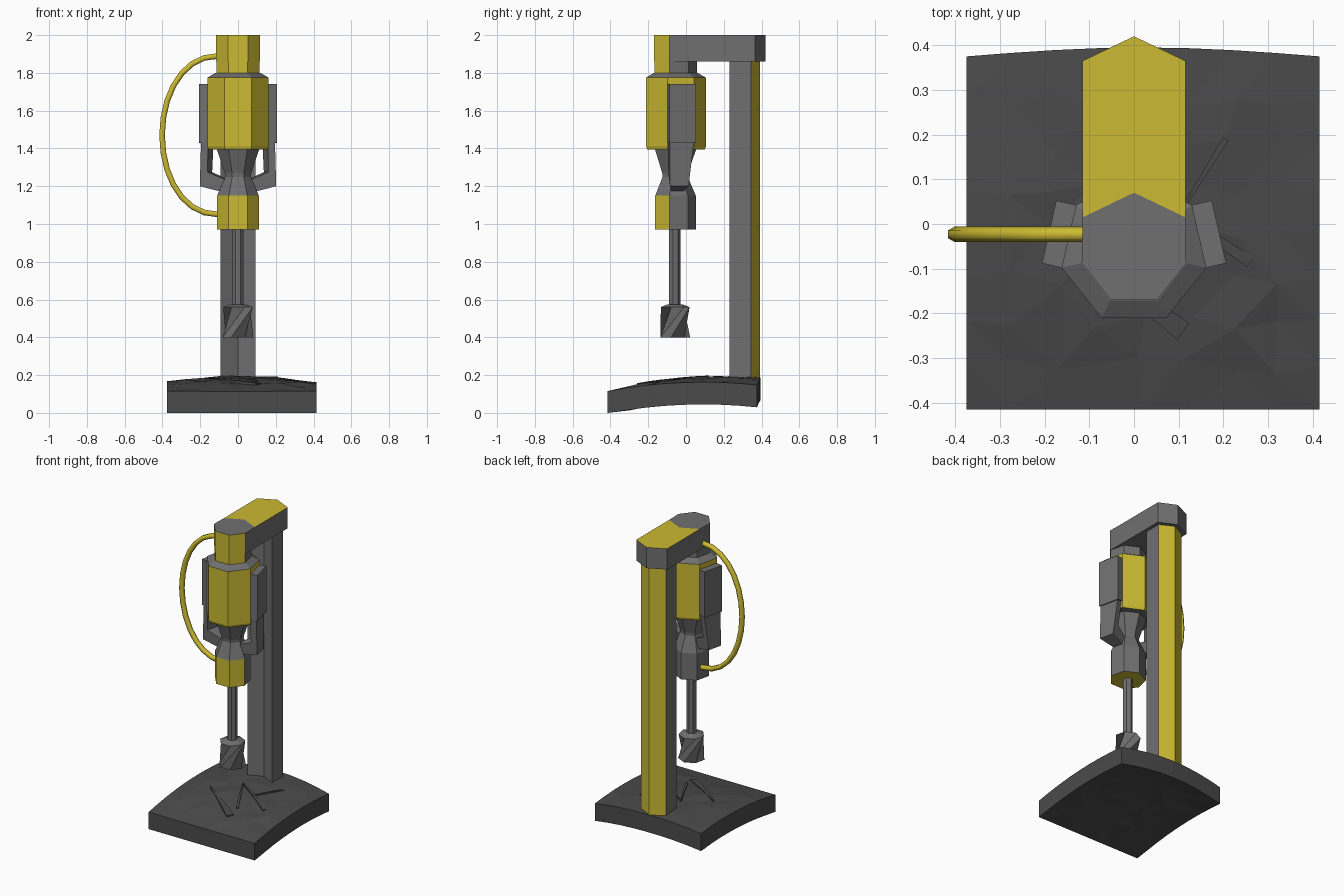
import bpy, bmesh, math, random
from mathutils import Vector, Matrix

random.seed(4)
if "Cube" in bpy.data.objects:
    bpy.data.objects.remove(bpy.data.objects["Cube"])


def material(name, rgb):
    m = bpy.data.materials.new(name)
    m.use_nodes = True
    m.diffuse_color = (*rgb, 1)
    m.node_tree.nodes["Principled BSDF"].inputs["Base Color"].default_value = (*rgb, 1)
    return m


GREY = material("machine grey", (0.16, 0.16, 0.16))
YELLOW = material("safety yellow", (0.6, 0.49, 0.032))
ROCK = material("dark rock", (0.07, 0.07, 0.07))

SIDES = 7
AXIS_Y = -0.061          # drill axis
STEP = math.tau / SIDES


def finish(name, bm, mats, rule=None):
    """Turn a bmesh into an object; rule(normal, centre) picks the slot."""
    bmesh.ops.recalc_face_normals(bm, faces=bm.faces[:])
    bm.normal_update()
    for f in bm.faces:
        f.material_index = rule(f.normal, f.calc_center_median()) if rule else 0
    me = bpy.data.meshes.new(name)
    bm.to_mesh(me)
    bm.free()
    ob = bpy.data.objects.new(name, me)
    for m in mats:
        me.materials.append(m)
    bpy.context.collection.objects.link(ob)
    return ob


def loft(name, rings, mats, rule=None, shift=0):
    """Skin a list of equal-length rings, capped at both ends."""
    bm = bmesh.new()
    rows = [[bm.verts.new(p) for p in ring] for ring in rings]
    n = len(rows[0])
    for a, b in zip(rows, rows[1:]):
        for i in range(n):
            j = (i + 1) % n
            bm.faces.new((a[i], a[j], b[(j + shift) % n], b[(i + shift) % n]))
    bm.faces.new(rows[0])
    bm.faces.new(rows[-1])
    return finish(name, bm, mats, rule)


def ring(radius, z):
    """Seven-sided ring with a corner at the back and a flat at the front."""
    return [(-radius * math.sin(k * STEP), AXIS_Y + radius * math.cos(k * STEP), z)
            for k in range(SIDES)]


def outline(points, z):
    return [(x, y, z) for x, y in points]


# Drill head: top block, main housing, nose and chuck collar
def front_yellow(n, c):
    return int(n.y < -0.2 and abs(n.z) < 0.5)


top = [(0, 0.07), (-0.115, 0.015), (-0.117, -0.088), (-0.052, -0.169),
       (0.052, -0.169), (0.117, -0.088), (0.115, 0.015)]
loft("head_block", [ring(0.118, 1.79), ring(0.118, 1.86), outline(top, 1.86),
                    outline(top, 2.0)], [GREY, YELLOW], front_yellow)
loft("main_housing", [ring(0.16, 1.395), ring(0.166, 1.41), ring(0.166, 1.775), ring(0.122, 1.8)],
     [GREY, YELLOW], lambda n, c: int(abs(n.z) < 0.5))
loft("nose", [ring(0.116, 1.4), ring(0.072, 1.27), ring(0.07, 1.25), ring(0.113, 1.15)], [GREY])
loft("chuck_collar", [ring(0.113, 0.97), ring(0.113, 1.15)], [GREY, YELLOW],
     lambda n, c: int(n.z < -0.5 or front_yellow(n, c)))

# Drill rod and twisted bit
loft("drill_rod", [ring(0.031, 0.56), ring(0.031, 0.98)], [GREY])
bit = loft("drill_bit", [ring(0.083, 0.4), ring(0.08, 0.56)], [GREY], shift=2)
loft("bit_cap", [ring(0.08, 0.56), ring(0.04, 0.575)], [GREY])

# Overhead beam and rear column with chevron sections
beam = [(0, 0.07), (-0.115, 0.015), (-0.115, 0.365), (0, 0.42), (0.115, 0.365), (0.115, 0.015)]
loft("overhead_beam", [outline(beam, 1.86), outline(beam, 2.0)], [GREY, YELLOW],
     lambda n, c: int(n.z > 0.5))
column = [(0, 0.277), (-0.092, 0.23), (-0.092, 0.345), (0, 0.392), (0.092, 0.345), (0.092, 0.23)]
loft("rear_column", [outline(column, 0.13), outline(column, 1.87)], [GREY, YELLOW],
     lambda n, c: int(n.y > 0.5 and c.y > 0.33))

# Side boxes and angled struts, one set on each flank of the housing
for side, label in ((1, "left"), (-1, "right")):
    out = Vector((side * math.sin(1.5 * STEP), math.cos(1.5 * STEP), 0))
    along = Vector((side * -out.y, -abs(out.x), 0))
    along.x = side * out.y

    def at(r, t, z):
        return out * r + along * t + Vector((0, AXIS_Y, z))

    box = [(0.14, 1.44), (0.195, 1.43), (0.195, 1.74), (0.14, 1.74)]
    loft(label + "_side_box", [[at(r, t, z) for r, z in box] for t in (-0.072, 0.072)], [GREY])

    strut = [(0.147, 1.44), (0.185, 1.44), (0.192, 1.2), (0.06, 1.165), (0.05, 1.23), (0.15, 1.275)]
    front = [at(r, 0.068 if r > 0.1 else 0.03, z) for r, z in strut]
    back = [at(r, -0.03 - 0.13 * max(0, z - 1.18) if r > 0.1 else -0.025, z) for r, z in strut]
    loft(label + "_strut", [front, back], [GREY])

# Hose looping down the side
curve = bpy.data.curves.new("hose", "CURVE")
curve.dimensions = "3D"
curve.bevel_depth = 0.017
curve.bevel_resolution = 1
curve.use_fill_caps = True
spline = curve.splines.new("POLY")
COUNT = 15
spline.points.add(COUNT - 1)
for k, p in enumerate(spline.points):
    t = math.pi * k / (COUNT - 1)
    p.co = (-0.1 - 0.302 * math.sin(t) ** 0.9, -0.023, 1.47 + 0.42 * math.cos(t), 1)
curve.materials.append(YELLOW)
hose = bpy.data.objects.new("hose", curve)
bpy.context.collection.objects.link(hose)


# Curved rocky ground slab
def ground(x, y):
    u, v = x / 0.4, y / 0.4
    return 0.183 + 0.035 * v - 0.03 * v * v - 0.02 * u * u * (1 + v)


bm = bmesh.new()
N = 8
layers = []
for depth in (0, 0.118):
    grid = {}
    for i in range(N + 1):
        for j in range(N + 1):
            x, y = -0.375 + 0.79 * i / N, -0.415 + 0.79 * j / N
            if j == N:
                y += 0.02 * math.sin(math.pi * i / N)
            inside = 0 < i < N and 0 < j < N
            wob = 0.02 if inside else 0
            z = ground(x, y) - depth + random.uniform(-0.25, 0.25) * wob
            grid[i, j] = bm.verts.new((x + random.uniform(-wob, wob), y + random.uniform(-wob, wob),
                                       max(z, 0)))
    layers.append(grid)
    for i in range(N):
        for j in range(N):
            bm.faces.new((grid[i, j], grid[i + 1, j], grid[i + 1, j + 1], grid[i, j + 1]))
rim = ([(i, 0) for i in range(N)] + [(N, j) for j in range(N)]
       + [(N - i, N) for i in range(N)] + [(0, N - j) for j in range(N)])
for a, b in zip(rim, rim[1:] + rim[:1]):
    bm.faces.new((layers[0][a], layers[0][b], layers[1][b], layers[1][a]))
bmesh.ops.triangulate(bm, faces=bm.faces[:])
finish("ground_slab", bm, [ROCK])

# Tapered rock splinters lying on the slab: start, end, end width
splinters = [((-0.2, -0.01), (0.11, -0.24), 0.04), ((-0.047, 0.12), (0.26, -0.085), 0.02),
             ((0.1, 0.02), (0.205, 0.19), 0.008), ((-0.047, 0.12), (0.1, -0.15), 0.012)]
for k, (a, b, width) in enumerate(splinters):
    a, b = Vector(a), Vector(b)
    across = (b - a).orthogonal().normalized()
    rings = []
    for s in range(5):
        p = a.lerp(b, s / 4)
        w = across * (0.003 + 0.5 * width * s / 4)
        l, r, z = p - w, p + w, ground(*p)
        rings.append([(*l, z - 0.02), (*r, z - 0.02), (*r, z + 0.007), (*l, z + 0.007)])
    loft("rock_splinter_%d" % (k + 1), rings, [ROCK])
